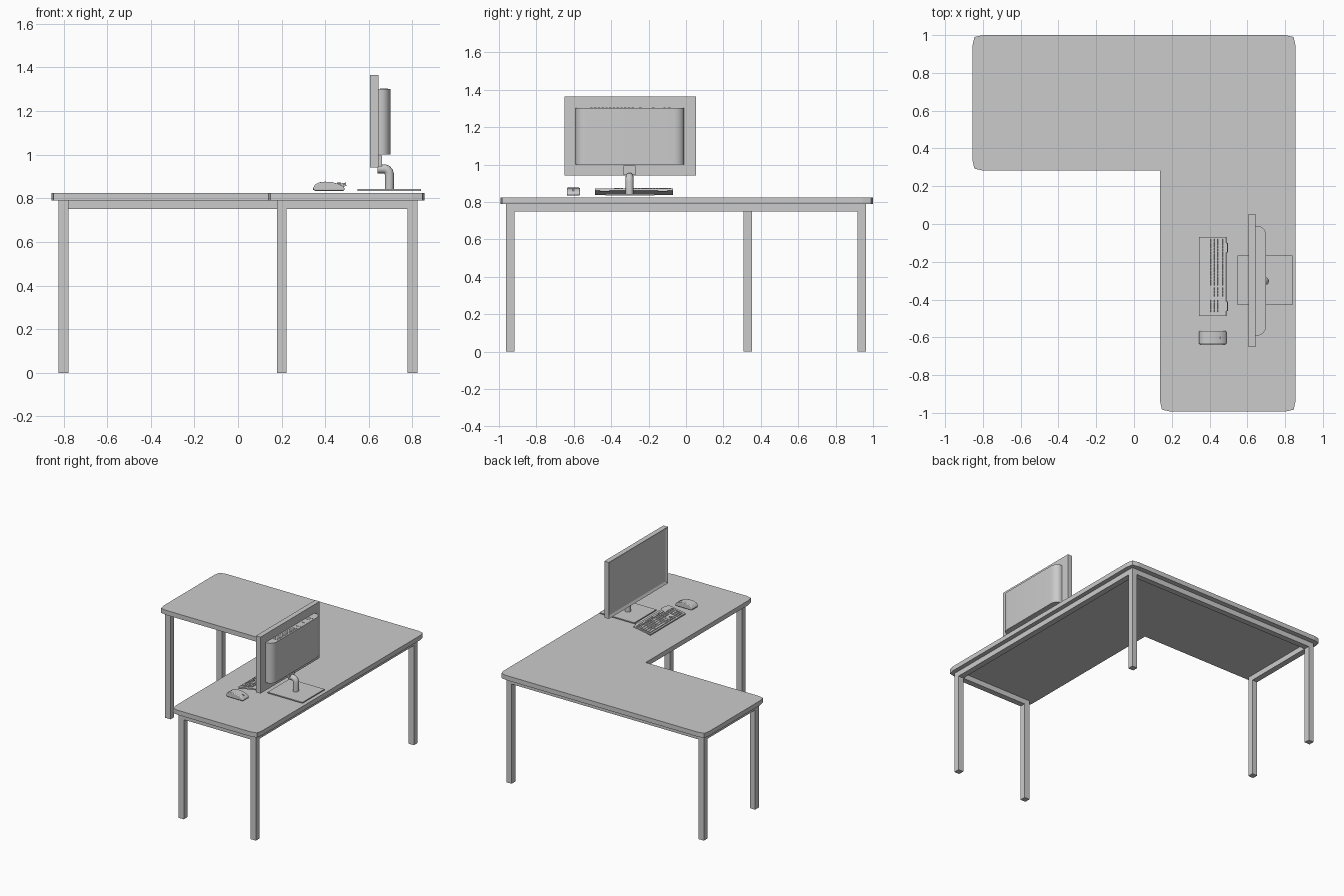
import bpy, bmesh, math
from mathutils import Matrix, Vector

if "Cube" in bpy.data.objects:
    bpy.data.objects.remove(bpy.data.objects["Cube"])


def finish(name, bm):
    bmesh.ops.recalc_face_normals(bm, faces=bm.faces[:])
    me = bpy.data.meshes.new(name)
    bm.to_mesh(me)
    bm.free()
    ob = bpy.data.objects.new(name, me)
    bpy.context.collection.objects.link(ob)
    return ob


def add_box(bm, x0, x1, y0, y1, z0, z1):
    m = Matrix.Translation(((x0 + x1) / 2, (y0 + y1) / 2, (z0 + z1) / 2))
    m = m @ Matrix.Diagonal((x1 - x0, y1 - y0, z1 - z0, 1))
    return bmesh.ops.create_cube(bm, size=1, matrix=m)["verts"]


def box(name, *dims):
    bm = bmesh.new()
    add_box(bm, *dims)
    return finish(name, bm)


def prism(name, points, offset):
    bm = bmesh.new()
    face = bm.faces.new([bm.verts.new(p) for p in points])
    ext = bmesh.ops.extrude_face_region(bm, geom=[face])["geom"]
    bmesh.ops.translate(bm, vec=offset,
                        verts=[v for v in ext if isinstance(v, bmesh.types.BMVert)])
    return finish(name, bm)


def bevel(ob, width, segments):
    mod = ob.modifiers.new("bevel", "BEVEL")
    mod.width, mod.segments = width, segments
    mod.limit_method = "ANGLE"


def smooth(ob, angle=35):
    bpy.ops.object.select_all(action="DESELECT")
    bpy.context.view_layer.objects.active = ob
    ob.select_set(True)
    bpy.ops.object.shade_smooth_by_angle(angle=math.radians(angle))


# L-shaped desktop with clipped outer corners and a sharp inner corner
corners = [(-0.855, 1), (-0.855, 0.283), (0.138, 0.283), (0.138, -0.993),
           (0.855, -0.993), (0.855, 1)]
outline = []
for i, c in enumerate(corners):
    c = Vector(c)
    if i == 2:
        outline.append((c.x, c.y, 0.79))
        continue
    a = (Vector(corners[i - 1]) - c).normalized()
    b = (Vector(corners[(i + 1) % 6]) - c).normalized()
    for p in (c + a * 0.055, c + (a + b) * 0.01, c + b * 0.055):
        outline.append((p.x, p.y, 0.79))
prism("desktop", outline, (0, 0, 0.035))

# Legs
H = 0.022
legs = {"back_left_leg": (-0.8, 0.94), "back_right_leg": (0.8, 0.94),
        "inner_left_leg": (-0.8, 0.33), "front_left_leg": (0.2, -0.94),
        "front_right_leg": (0.8, -0.94)}
for name, (x, y) in legs.items():
    box(name, x - H, x + H, y - H, y + H, 0, 0.79)

# Rails under the outer edges
box("back_rail", -0.8 + H, 0.8 - H, 0.94 - H, 0.94 + H, 0.75, 0.79)
box("right_rail", 0.8 - H, 0.8 + H, -0.94 + H, 0.94 - H, 0.75, 0.79)
box("left_end_rail", -0.8 - H, -0.8 + H, 0.33 + H, 0.94 - H, 0.75, 0.79)
box("front_end_rail", 0.2 + H, 0.8 - H, -0.94 - H, -0.94 + H, 0.75, 0.79)

# Monitor panel with recessed screen facing -x
bm = bmesh.new()
add_box(bm, 0.605, 0.643, -0.65, 0.053, 0.94, 1.365)
front = min(bm.faces, key=lambda f: f.calc_center_median().x)
bmesh.ops.inset_region(bm, faces=[front], thickness=0.025)
bmesh.ops.translate(bm, verts=front.verts, vec=(0.01, 0, 0))
finish("monitor_panel", bm)

# Monitor back housing, rounded in plan
arc = [(0.655 + 0.045 * math.sin(t), 0.235 + 0.055 * math.cos(t))
       for t in [k * math.pi / 16 for k in range(9)]]
plan = [(0.642, 0.29)] + arc
housing = [(x, -0.3 + y, 1.0) for x, y in plan]
housing += [(x, -0.3 - y, 1.0) for x, y in reversed(plan)]
smooth(prism("monitor_back", housing, (0, 0, 0.302)))

# Vents on top of the housing
bm = bmesh.new()
for y in [-0.09, -0.115, -0.175, -0.245] + [-0.285 - 0.02 * k for k in range(12)]:
    add_box(bm, 0.65, 0.688, y - 0.006, y + 0.006, 1.3, 1.304)
finish("monitor_vents", bm)

# Stand: bracket, bent post, base plate
box("stand_bracket", 0.64, 0.66, -0.335, -0.27, 0.945, 0.995)
cu = bpy.data.curves.new("stand_post", "CURVE")
cu.dimensions = "3D"
cu.bevel_depth, cu.bevel_resolution, cu.use_fill_caps = 0.021, 4, True
path = [(0.694, 0.838), (0.694, 0.91), (0.691, 0.922), (0.683, 0.931),
        (0.672, 0.935), (0.64, 0.935)]
sp = cu.splines.new("POLY")
sp.points.add(len(path) - 1)
for p, (x, z) in zip(sp.points, path):
    p.co = (x, -0.302, z, 1)
post = bpy.data.objects.new("stand_post", cu)
bpy.context.collection.objects.link(post)
bpy.context.view_layer.objects.active = post
post.select_set(True)
bpy.ops.object.convert(target="MESH")
smooth(bpy.context.object)
box("stand_base", 0.548, 0.838, -0.43, -0.168, 0.834, 0.842)

# Keyboard, modelled flat and tilted about its front edge
tilt = (Matrix.Translation((0.345, -0.28, 0.838))
        @ Matrix.Rotation(math.radians(-9), 4, "Y"))
board = box("keyboard_body", 0, 0.146, -0.207, 0.21, 0, 0.01)
board.matrix_world = tilt
bm = bmesh.new()
P = 0.0165
rows = [0.012, 0.0305, 0.049, 0.0675, 0.086, 0.113]


def key(row, y, w):
    add_box(bm, rows[row], rows[row] + 0.0155, y - w + 0.002, y, 0.0095, 0.016)


# Main block, modifiers and space bar
for r in range(1, 6):
    shift = {1: 1.4, 2: 1.1, 3: 0.8, 4: 0.0, 5: 0.0}[r] * P
    n = {1: 11, 2: 12, 3: 13, 4: 15, 5: 15}[r]
    if shift:
        key(r, 0.2, shift)
    for k in range(n):
        key(r, 0.2 - shift - k * P, P)
    end = shift + n * P
    if 15 * P - end > 0.005:
        key(r, 0.2 - end, 15 * P - end)
for start, w in [(0, 1.5), (1.5, 1), (2.5, 1.5), (4, 6), (10, 1.5),
                 (11.5, 1), (12.5, 1), (13.5, 1.5)]:
    key(0, 0.2 - start * P, w * P)
# Navigation cluster and number pad
for k in range(3):
    y = -0.057 - k * P
    for r in (0, 3, 4, 5):
        key(r, y, P)
key(1, -0.057 - P, P)
for k in range(4):
    for r in range(5):
        key(r, -0.122 - k * P, P)
finish("keyboard_keys", bm).matrix_world = tilt
bm = bmesh.new()
for y in (0.155, -0.155):
    add_box(bm, 0.138, 0.153, y - 0.025, y + 0.025, -0.006, 0.01)
finish("keyboard_feet", bm).matrix_world = tilt

# Mouse: side profile with softened edges, and a wheel
side = [(0.35, 0.834), (0.344, 0.846), (0.352, 0.862), (0.372, 0.873), (0.4, 0.876),
        (0.43, 0.874), (0.46, 0.866), (0.484, 0.853), (0.49, 0.843), (0.485, 0.834)]
mouse = prism("mouse_body", [(x, -0.637, z) for x, z in side], (0, 0.07, 0))
mod = mouse.modifiers.new("bevel", "BEVEL")
mod.width, mod.segments, mod.limit_method = 0.009, 3, "ANGLE"
mod.angle_limit = math.radians(60)
smooth(mouse, 45)
bpy.ops.mesh.primitive_cylinder_add(vertices=16, radius=0.01, depth=0.008,
                                    location=(0.462, -0.602, 0.86),
                                    rotation=(math.pi / 2, 0, 0))
bpy.context.object.name = "mouse_wheel"
smooth(bpy.context.object)
